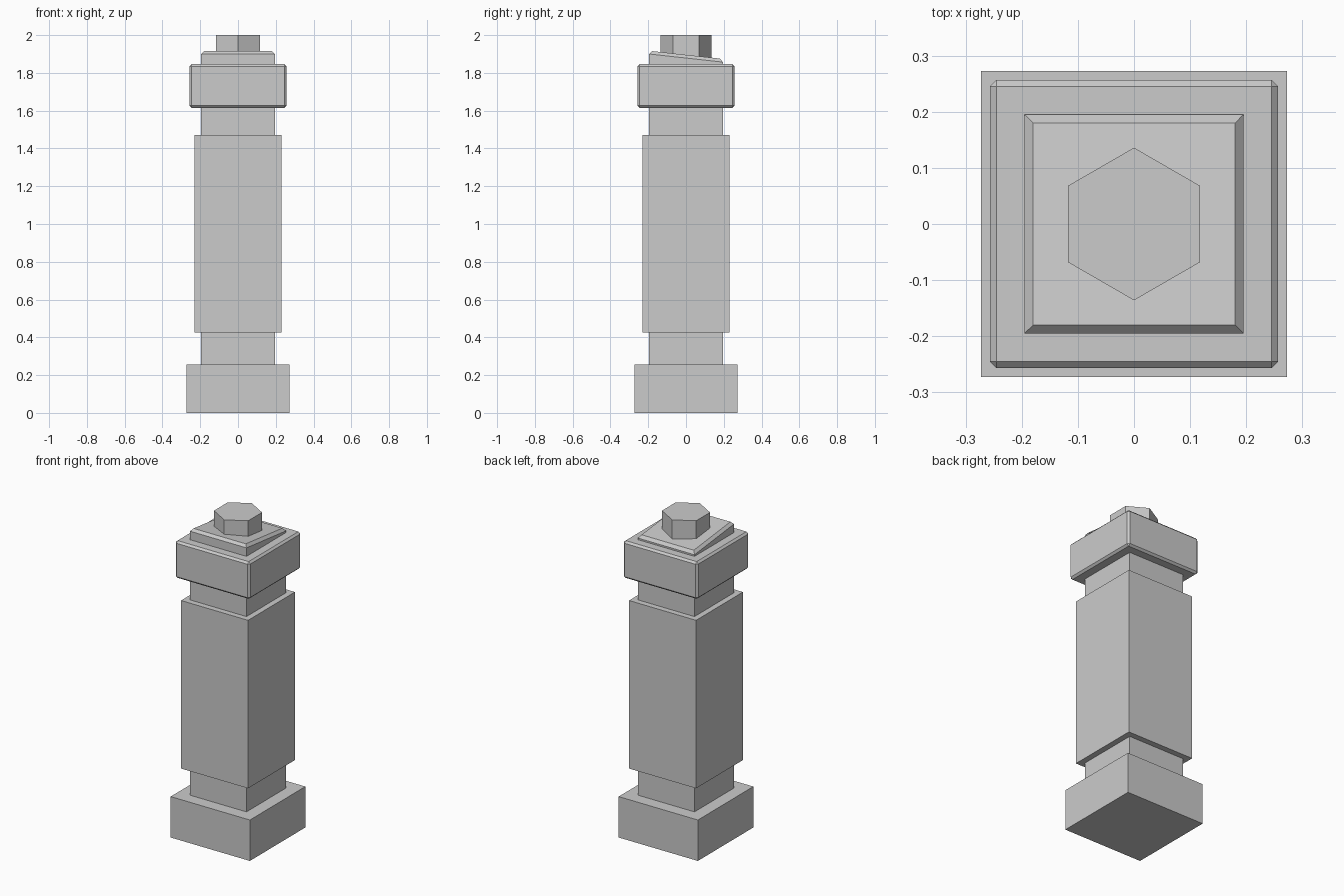
import bpy, bmesh, math

if "Cube" in bpy.data.objects:
    bpy.data.objects.remove(bpy.data.objects["Cube"])


def block(name, half, z0, z1):
    """Square block centred on the post axis."""
    bpy.ops.mesh.primitive_cube_add(size=2, location=(0, 0, (z0 + z1) / 2))
    ob = bpy.context.object
    ob.name = name
    ob.scale = (half, half, (z1 - z0) / 2)
    bpy.ops.object.transform_apply(location=True, rotation=False, scale=True)
    return ob


# Stacked square sections of the post
block("base", 0.273, 0.0, 0.255)
block("lower_neck", 0.195, 0.255, 0.425)
block("shaft", 0.231, 0.425, 1.472)
block("upper_neck", 0.195, 1.472, 1.615)

# Collar with chamfered edges
collar = block("collar", 0.257, 1.615, 1.847)
bevel = collar.modifiers.new("chamfer", "BEVEL")
bevel.width = 0.012
bevel.segments = 1

# Sloped cap plate: high at the front, low at the back, chamfered rim
plate = block("sloped_plate", 0.195, 1.84, 1.9)
bm = bmesh.new()
bm.from_mesh(plate.data)
top = max(bm.faces, key=lambda f: f.calc_center_median().z)
rim = bmesh.ops.extrude_face_region(bm, geom=[top])
bmesh.ops.delete(bm, geom=[top], context="FACES_ONLY")
for v in rim["geom"]:
    if isinstance(v, bmesh.types.BMVert):
        v.co.x *= 0.18 / 0.195
        v.co.y *= 0.18 / 0.195
        v.co.z += 0.017
for v in bm.verts:
    if v.co.z > 1.87:
        v.co.z -= 0.11 * (v.co.y + 0.195)
bmesh.ops.recalc_face_normals(bm, faces=bm.faces)
bm.to_mesh(plate.data)
bm.free()

# Hexagonal stud with corners pointing front and back
bpy.ops.mesh.primitive_cylinder_add(vertices=6, radius=0.136, depth=0.15,
                                    location=(0, 0, 1.925))
bpy.context.object.name = "hex_stud"
